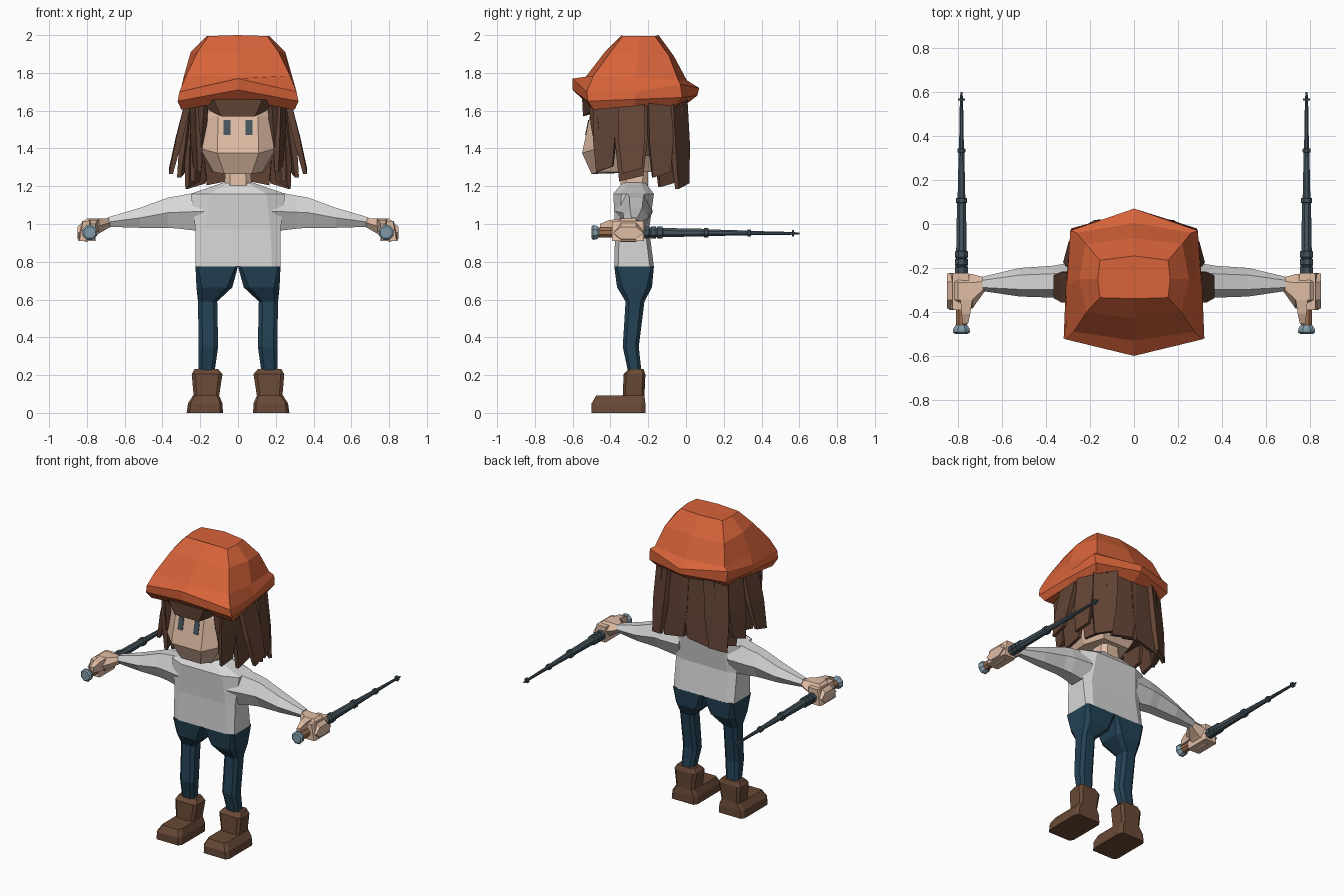
import bpy, bmesh, math
from mathutils import Vector


def material(name, r, g, b):
    m = bpy.data.materials.new(name)
    m.diffuse_color = (r, g, b, 1)
    return m


ORANGE = material("hat orange", 0.68, 0.125, 0.042)
WHITE = material("shirt white", 0.68, 0.68, 0.68)
HAIR = material("hair brown", 0.125, 0.058, 0.036)
BOOT = material("boot brown", 0.14, 0.067, 0.037)
BLUE = material("trouser blue", 0.017, 0.055, 0.092)
SKIN = material("skin", 0.75, 0.51, 0.375)
STEEL = material("dark steel", 0.06, 0.09, 0.11)
POMMEL = material("pale steel", 0.22, 0.33, 0.40)
GRIP = material("grip tan", 0.34, 0.16, 0.08)


def lofts(name, stacks, mat, mirror=False):
    """One object from stacks of rings, each stack skinned and capped."""
    bm = bmesh.new()
    for rings in stacks:
        for s in ((1, -1) if mirror else (1,)):
            vs = [[bm.verts.new((s * p[0], p[1], p[2])) for p in r] for r in rings]
            n = len(vs[0])
            for a, b in zip(vs, vs[1:]):
                for i in range(n):
                    j = (i + 1) % n
                    bm.faces.new((a[i], a[j], b[j], b[i]))
            bm.faces.new(vs[0][::-1])
            bm.faces.new(vs[-1])
    bmesh.ops.recalc_face_normals(bm, faces=bm.faces)
    me = bpy.data.meshes.new(name)
    bm.to_mesh(me)
    bm.free()
    me.materials.append(mat)
    ob = bpy.data.objects.new(name, me)
    bpy.context.collection.objects.link(ob)
    return ob


def sym(half):
    """Complete a half ring (front centre round to back centre) across x = 0."""
    return half + [(-x, y, z) for x, y, z in reversed(half) if x > 1e-4]


def sec(z, x0, x1, y0, y1, c=0.2):
    """Horizontal rectangle with cut corners."""
    a, b = (x1 - x0) * c, (y1 - y0) * c
    return [(x0 + a, y0, z), (x1 - a, y0, z), (x1, y0 + b, z), (x1, y1 - b, z),
            (x1 - a, y1, z), (x0 + a, y1, z), (x0, y1 - b, z), (x0, y0 + b, z)]


def limb(x, y0, y1, z0, z1):
    """Six-sided section across the arm."""
    d, zm = (y1 - y0) * 0.25, (z0 + z1) / 2
    return [(x, y0, zm), (x, y0 + d, z1), (x, y1 - d, z1),
            (x, y1, zm), (x, y1 - d, z0), (x, y0 + d, z0)]


# Hat: crown, brim and underside as stacked half rings
hat = [
    [(0, -0.54, 1.655), (0.30, -0.49, 1.605), (0.285, -0.27, 1.625), (0.25, -0.06, 1.62), (0, -0.03, 1.61)],
    [(0, -0.60, 1.71), (0.32, -0.52, 1.65), (0.31, -0.27, 1.66), (0.285, -0.02, 1.67), (0, 0.06, 1.68)],
    [(0, -0.60, 1.77), (0.31, -0.525, 1.70), (0.305, -0.27, 1.70), (0.29, -0.03, 1.74), (0, 0.07, 1.72)],
    [(0, -0.53, 1.78), (0.275, -0.49, 1.785), (0.29, -0.27, 1.77), (0.26, -0.04, 1.76), (0, 0.005, 1.76)],
    [(0, -0.43, 1.91), (0.215, -0.40, 1.91), (0.25, -0.25, 1.91), (0.22, -0.09, 1.89), (0, -0.065, 1.89)],
    [(0, -0.34, 2.0), (0.155, -0.335, 1.995), (0.165, -0.25, 1.995), (0.155, -0.165, 1.995), (0, -0.145, 2.0)],
]
lofts("hat", [[sym(h) for h in hat]], ORANGE)


# Head: chin, jaw line, brow
def head_ring(zc, zs, yf, yc, xc, xs, yb):
    return sym([(xc * 0.55, yf, zc), (xc, yc, zs), (xs, -0.30, zs), (xs * 0.7, yb, zs)])


lofts("head", [[head_ring(1.265, 1.275, -0.50, -0.46, 0.13, 0.14, -0.17),
                head_ring(1.375, 1.40, -0.55, -0.47, 0.20, 0.21, -0.10),
                head_ring(1.57, 1.57, -0.51, -0.46, 0.19, 0.21, -0.08),
                head_ring(1.66, 1.66, -0.49, -0.44, 0.18, 0.20, -0.08)]], SKIN)
lofts("neck", [[sec(1.18, -0.075, 0.075, -0.35, -0.20), sec(1.30, -0.065, 0.065, -0.34, -0.20)]], SKIN)


# Eyes: thin plates following the slope of the face
def eye_ring(z):
    y = -0.55 + (z - 1.375) * 0.205 - 0.004
    return [(0.04, y, z), (0.076, y, z), (0.076, y + 0.008, z), (0.04, y + 0.008, z)]


lofts("eyes", [[eye_ring(1.47), eye_ring(1.55)]], STEEL, True)


# Hair: tapered locks hung round the head, facing outward by angle
def lock(x0, y0, x1, y1, z1, w, angle, thick=0.035, tilt=0.015):
    a = math.radians(angle)
    n, t = Vector((math.cos(a), math.sin(a), 0)), Vector((-math.sin(a), math.cos(a), 0))
    top, bot = Vector((x0, y0, 1.66)), Vector((x1, y1, z1))
    rings = []
    for k, ws, th in ((0, 1, 1), (0.55, 1.0, 1), (1, 0.75, 0.6)):
        c, u, v = top.lerp(bot, k), t * (w * ws / 2), n * (thick * th / 2)
        up = Vector((0, 0, tilt * k))
        rings.append([c - u - v - up, c + u - v + up, c + u + v + up, c - u + v - up])
    return rings


lofts("hair_locks", [
    lock(0.225, -0.43, 0.215, -0.43, 1.29, 0.12, -15),
    lock(0.19, -0.485, 0.205, -0.46, 1.42, 0.06, -50),
    lock(0.26, -0.29, 0.355, -0.285, 1.28, 0.14, 0),
    lock(0.23, -0.29, 0.24, -0.29, 1.24, 0.17, 0),
    lock(0.25, -0.14, 0.30, -0.13, 1.26, 0.13, 15),
    lock(0.22, -0.10, 0.24, -0.09, 1.21, 0.16, 30),
    lock(0.19, -0.045, 0.225, -0.02, 1.20, 0.15, 60),
    lock(0.08, -0.03, 0.09, -0.01, 1.22, 0.20, 85),
], HAIR, True)
lofts("hair_back", [lock(0, -0.03, 0, -0.025, 1.24, 0.17, 90),
                    [sec(1.36, -0.215, 0.215, -0.40, -0.04), sec(1.65, -0.23, 0.23, -0.43, -0.04)]], HAIR)
lofts("fringe", [[sym([(0.09, -0.545, 1.57), (0.15, -0.50, 1.60), (0.13, -0.44, 1.60)]),
                  sym([(0.13, -0.55, 1.66), (0.20, -0.50, 1.66), (0.20, -0.42, 1.66)])]], HAIR)

# Shirt body and sleeves
lofts("shirt_body", [[sec(0.775, -0.225, 0.225, -0.38, -0.17, 0.1),
                      sec(0.97, -0.225, 0.225, -0.375, -0.195, 0.12),
                      sec(1.16, -0.25, 0.25, -0.385, -0.17, 0.2),
                      sec(1.22, -0.075, 0.075, -0.335, -0.215, 0.2)]], WHITE)
lofts("sleeves", [[limb(0.18, -0.375, -0.175, 0.96, 1.175), limb(0.31, -0.345, -0.18, 0.975, 1.15),
                   limb(0.37, -0.335, -0.19, 0.98, 1.14), limb(0.52, -0.33, -0.20, 0.98, 1.085),
                   limb(0.69, -0.305, -0.24, 0.985, 1.035)]], WHITE, True)

# Trousers
lofts("trousers", [[sec(0.776, 0, 0.225, -0.38, -0.17, 0.06),
                    sec(0.665, 0.03, 0.22, -0.365, -0.18, 0.15),
                    sec(0.59, 0.11, 0.212, -0.32, -0.22),
                    sec(0.35, 0.105, 0.208, -0.335, -0.25),
                    sec(0.21, 0.125, 0.21, -0.305, -0.235)]], BLUE, True)

# Boots: shaft plus foot
lofts("boots", [
    [sec(0.05, 0.10, 0.235, -0.33, -0.22, 0.12), sec(0.09, 0.10, 0.235, -0.335, -0.22, 0.12),
     sec(0.205, 0.082, 0.245, -0.33, -0.215, 0.12), sec(0.232, 0.105, 0.23, -0.305, -0.225, 0.12)],
    [sec(0.0, 0.08, 0.272, -0.50, -0.215, 0.08), sec(0.05, 0.082, 0.265, -0.50, -0.215, 0.08),
     sec(0.092, 0.10, 0.238, -0.475, -0.22, 0.08)],
], BOOT, True)

# Hands with a forward thumb
lofts("hands", [
    [limb(0.675, -0.30, -0.245, 0.985, 1.03), limb(0.735, -0.385, -0.228, 0.95, 1.03),
     limb(0.80, -0.385, -0.225, 0.905, 1.03), limb(0.85, -0.385, -0.225, 0.92, 0.985)],
    [[(x, y, z) for x, z in ((x0, z0), (x1, z0), (x1, z1), (x0, z1))]
     for y, x0, x1, z0, z1 in ((-0.34, 0.735, 0.79, 0.96, 1.03), (-0.41, 0.745, 0.785, 0.96, 1.02),
                               (-0.455, 0.755, 0.78, 0.965, 1.0))],
    [sec(0.91, 0.755, 0.845, -0.392, -0.222, 0.06), sec(1.015, 0.75, 0.825, -0.392, -0.222, 0.06)],
], SKIN, True)


# Batons: turned profiles along y
def turned(profile, sides=8):
    return [[(0.785 + r * math.cos((i + 0.5) * math.tau / sides), y,
              0.955 - 0.008 * max(y, 0) + r * math.sin((i + 0.5) * math.tau / sides))
             for i in range(sides)] for y, r in profile]


lofts("baton_pommels", [turned([(-0.46, 0.028), (-0.475, 0.04), (-0.492, 0.042), (-0.50, 0.032)])], POMMEL, True)
lofts("baton_grips", [turned([(-0.47, 0.028), (-0.22, 0.028)])], GRIP, True)
shaft = [(-0.24, 0.028)]
for y in (-0.22, -0.185, -0.15):  # ridged collar
    shaft += [(y, 0.033), (y + 0.025, 0.033), (y + 0.027, 0.026)]
shaft += [(0.095, 0.022), (0.097, 0.028), (0.117, 0.028), (0.119, 0.019), (0.325, 0.014),
          (0.327, 0.02), (0.342, 0.02), (0.344, 0.012), (0.56, 0.008), (0.60, 0.005)]
lofts("baton_shafts", [turned(shaft), turned([(0.562, 0.018), (0.572, 0.018)])], STEEL, True)
